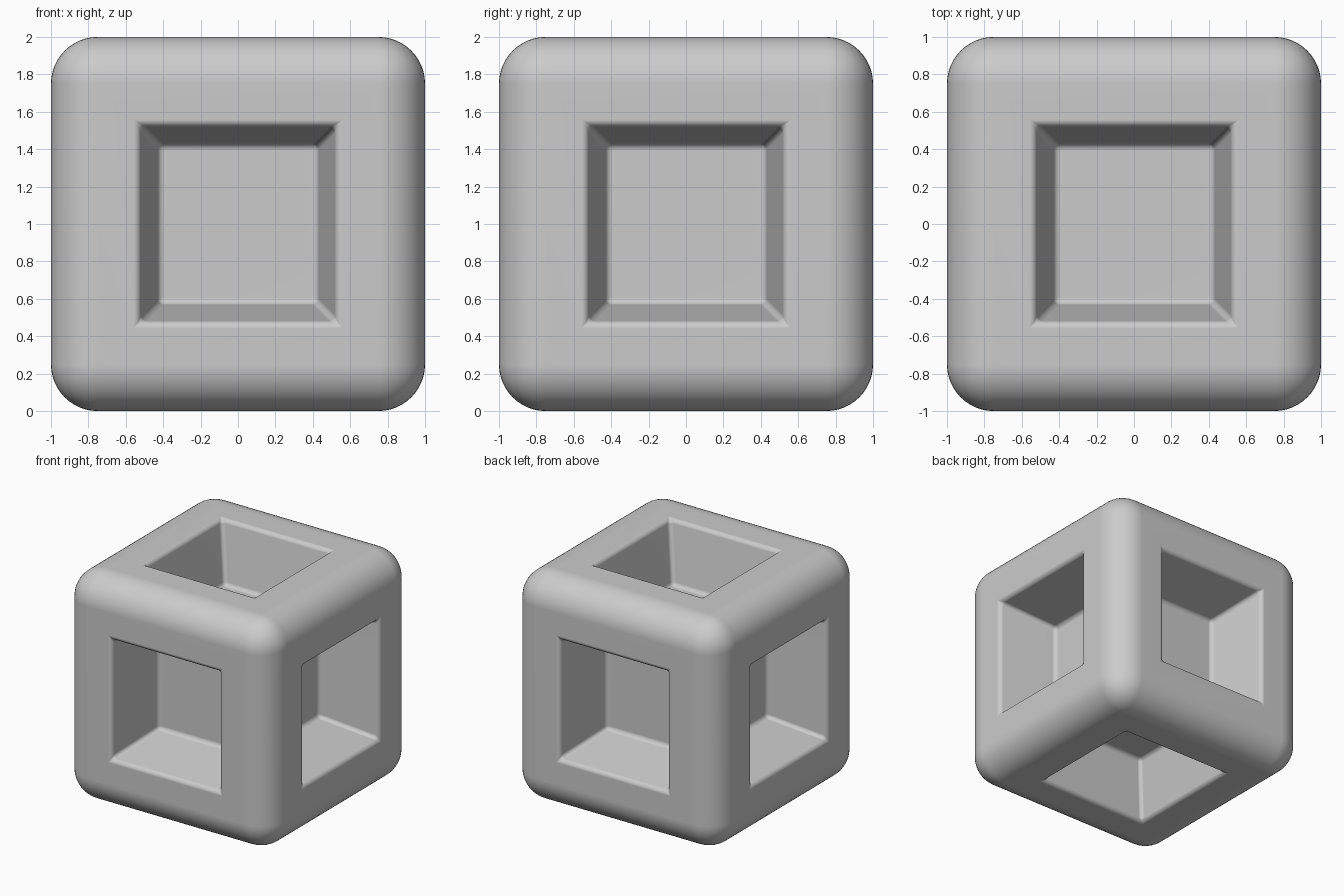
import bpy
import bmesh
import math

cube = bpy.data.objects.get("Cube")
if cube:
    bpy.data.objects.remove(cube, do_unlink=True)

EDGE_RADIUS = 0.25    # rounding of the outer block
RIM, FLOOR = 0.525, 0.425  # half widths of a pocket at its mouth and floor
DEPTH = 0.52          # pocket depth
FILLET = 0.032        # rounding inside the pockets

grey = bpy.data.materials.new("plain grey")
grey.use_nodes = True
colour = (0.6, 0.6, 0.6, 1)
grey.diffuse_color = colour
grey.node_tree.nodes["Principled BSDF"].inputs["Base Color"].default_value = colour

# Rounded block
bm = bmesh.new()
bmesh.ops.create_cube(bm, size=2)
bmesh.ops.bevel(bm, geom=bm.edges[:], offset=EDGE_RADIUS, segments=12,
                profile=0.5, affect='EDGES')
bm.normal_update()
sides = [f for f in bm.faces if f.calc_area() > 1]

# Tapered square pocket in each of the six sides
bmesh.ops.inset_individual(bm, faces=sides, thickness=1 - EDGE_RADIUS - RIM,
                           use_even_offset=True)
rims = {e for f in sides for e in f.edges}
bmesh.ops.inset_individual(bm, faces=sides, thickness=RIM - FLOOR,
                           use_even_offset=True)
for f in sides:
    bmesh.ops.translate(bm, verts=f.verts[:], vec=f.normal * -DEPTH)
walls = {e for f in sides for v in f.verts for e in v.link_edges}

# Soft fillets on pocket mouths, corners and floors
bmesh.ops.bevel(bm, geom=list(rims | walls), offset=FILLET, segments=5,
                profile=0.5, affect='EDGES')
bmesh.ops.translate(bm, verts=bm.verts[:], vec=(0, 0, 1))
bmesh.ops.recalc_face_normals(bm, faces=bm.faces[:])

mesh = bpy.data.meshes.new("pocketed_block")
bm.to_mesh(mesh)
bm.free()
mesh.materials.append(grey)
block = bpy.data.objects.new("pocketed_block", mesh)
bpy.context.collection.objects.link(block)

# Smooth shading that keeps the broad faces flat
bpy.context.view_layer.objects.active = block
block.select_set(True)
bpy.ops.object.shade_smooth_by_angle(angle=math.radians(60))
block.modifiers.new("flat_sides", 'WEIGHTED_NORMAL').keep_sharp = True
